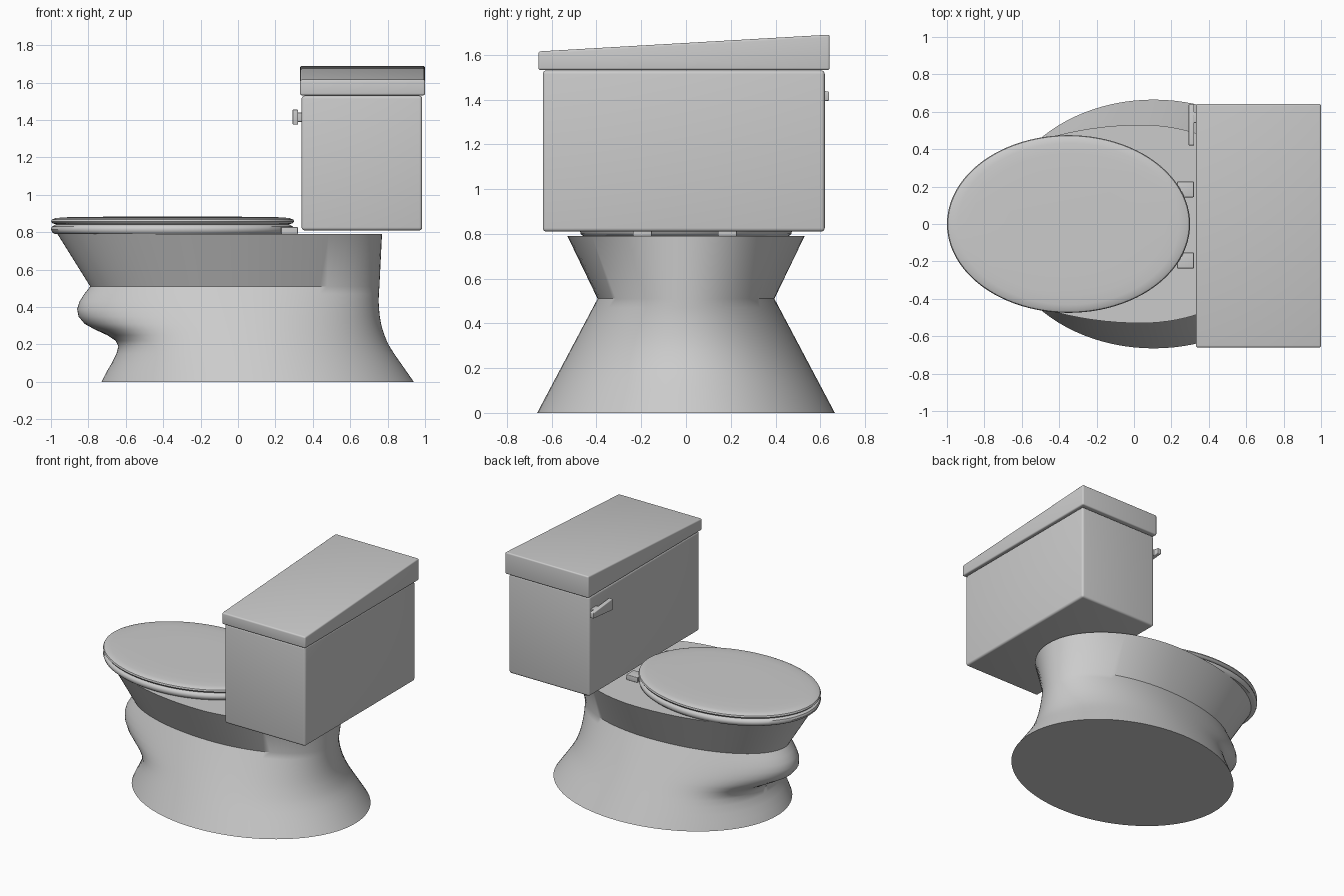
import bpy, bmesh, math

if "Cube" in bpy.data.objects:
    bpy.data.objects.remove(bpy.data.objects["Cube"])

N = 96


def finish(name, bm, angle=40, bevel=0):
    bmesh.ops.recalc_face_normals(bm, faces=bm.faces)
    me = bpy.data.meshes.new(name)
    bm.to_mesh(me)
    bm.free()
    ob = bpy.data.objects.new(name, me)
    bpy.context.collection.objects.link(ob)
    bpy.ops.object.select_all(action='DESELECT')
    ob.select_set(True)
    bpy.context.view_layer.objects.active = ob
    if bevel:
        m = ob.modifiers.new("bevel", 'BEVEL')
        m.width, m.segments, m.limit_method = bevel, 4, 'ANGLE'
        bpy.ops.object.modifier_apply(modifier=m.name)
    bpy.ops.object.shade_smooth_by_angle(angle=math.radians(angle))
    return ob


def ring(z, cx, front, back, half_y, bulge=0):
    """Egg-shaped section; bulge shifts only the nose of the section."""
    pts = []
    for i in range(N):
        t = 2 * math.pi * i / N
        c = math.cos(t)
        x = cx + c * ((back - cx) if c > 0 else (cx - front))
        pts.append((x + bulge * max(0, -c) ** 3, half_y * math.sin(t), z))
    return pts


def loft(name, rings, closed=False):
    bm = bmesh.new()
    loops = [[bm.verts.new(p) for p in r] for r in rings]
    pairs = list(zip(loops, loops[1:]))
    if closed:
        pairs.append((loops[-1], loops[0]))
    else:
        bm.faces.new(loops[0])
        bm.faces.new(loops[-1])
    for a, b in pairs:
        for i in range(N):
            j = (i + 1) % N
            bm.faces.new((a[i], a[j], b[j], b[i]))
    return finish(name, bm)


def box(name, x, y, z, bevel, edit=None):
    bm = bmesh.new()
    bmesh.ops.create_cube(bm, size=1)
    for v in bm.verts:
        v.co = [a + (b - a) * (k + 0.5) for (a, b), k in zip((x, y, z), v.co)]
        if edit:
            edit(v.co)
    return finish(name, bm, 40, bevel)


# Pedestal and bowl: z, front x, back x
profile = [(0, -.73, .94), (.05, -.705, .905), (.1, -.675, .87), (.15, -.65, .835),
           (.19, -.64, .81), (.22, -.655, .795), (.25, -.70, .783), (.28, -.765, .773),
           (.31, -.82, .765), (.35, -.853, .758), (.39, -.86, .754), (.43, -.847, .752),
           (.47, -.822, .753), (.51, -.79, .756)]
rings = []
for z, xf, xb in profile:
    k = z / .51
    base = -.73 - .06 * k
    rings.append(ring(z, .105 - .065 * k, base, xb, .665 - .27 * k, xf - base))
rings.append(ring(.79, .04, -.965, .77, .53))
# Inner basin hidden under the seat
for z, s in ((.79, 1), (.70, .97), (.58, .82), (.48, .55), (.43, .25)):
    rings.append(ring(z, -.36, -.36 - .46 * s, -.36 + .46 * s, .33 * s))
loft("bowl_pedestal", rings)


# Seat ring and cover
def oval(z, s):
    return ring(z, -.35, -.35 - .65 * s, -.35 + .65 * s, .475 * s)


loft("seat", [oval(z, s) for z, s in
              ((.791, .70), (.791, .97), (.80, .99), (.815, 1), (.83, .992),
               (.84, .965), (.84, .72), (.83, .70))], closed=True)
loft("seat_cover", [oval(z, s) for z, s in
                    ((.842, .955), (.847, .985), (.858, 1), (.868, .992),
                     (.875, .965), (.879, .91), (.882, .80), (.883, .5))])

# Hinges
for side, y in (("left", .185), ("right", -.195)):
    box("hinge_" + side, (.23, .32), (y - .042, y + .042), (.79, .828), .004)

# Tank
box("tank", (.34, .985), (-.64, .62), (.81, 1.53), .016)


# Tank lid, sloping down to the front
def slope(co):
    if co.z > 1.6:
        co.z = 1.69 if co.y > 0 else 1.615


box("tank_lid", (.332, 1.0), (-.66, .642), (1.532, 1.69), .01, slope)


# Flush handle: pivot block and tapering lever
def taper(co):
    if co.y > .6:
        co.z = 1.415 + (co.z - 1.415) * .5


box("handle_pivot", (.305, .345), (.54, .60), (1.39, 1.44), .004)
box("handle_lever", (.292, .322), (.42, .64), (1.375, 1.456), .005, taper)
